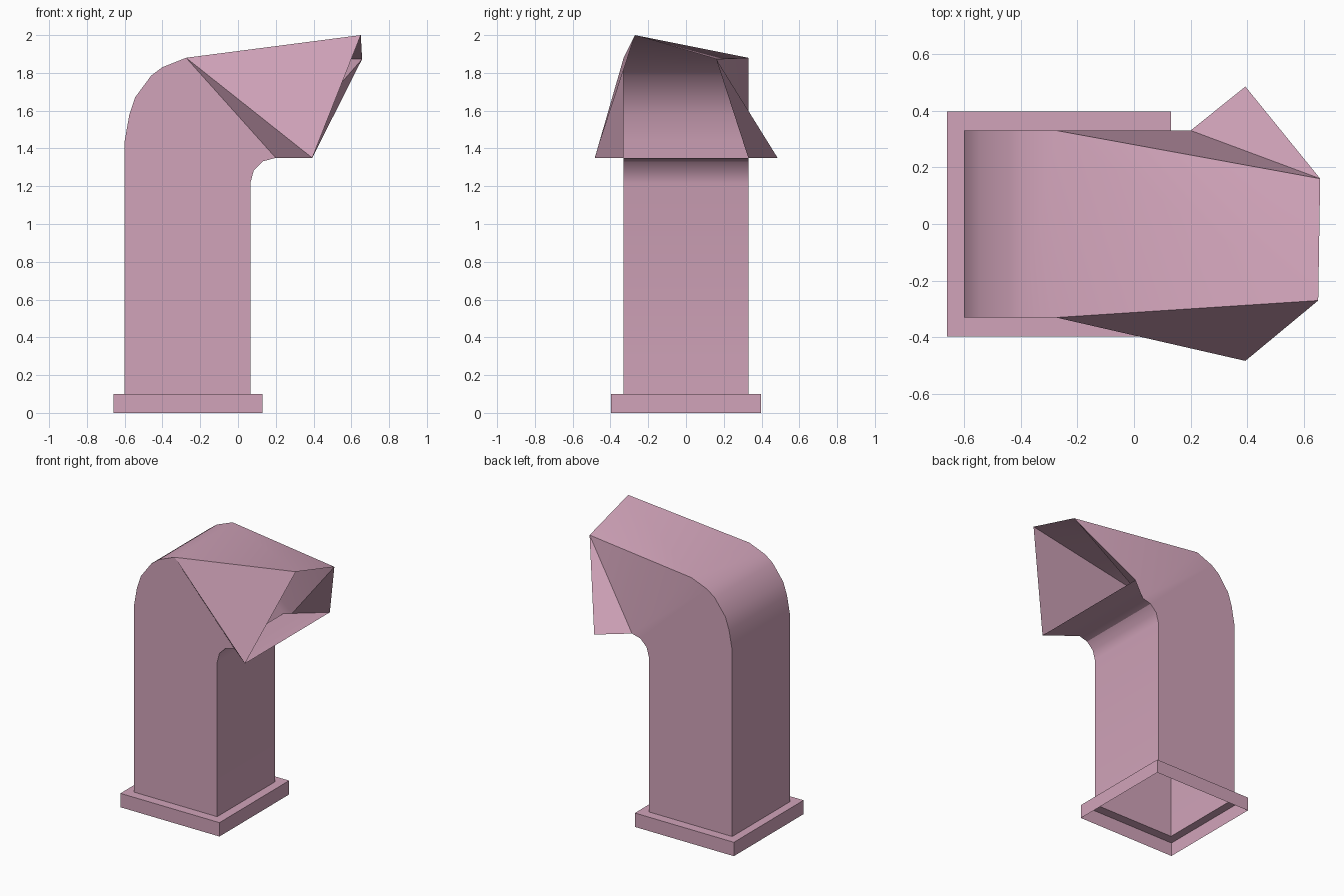
import bpy, bmesh
from math import cos, sin, radians

if "Cube" in bpy.data.objects:
    bpy.data.objects.remove(bpy.data.objects["Cube"])

pink = bpy.data.materials.new("pink_paint")
pink.diffuse_color = (0.64, 0.37, 0.49, 1)
pink.use_nodes = True
pink.node_tree.nodes["Principled BSDF"].inputs["Base Color"].default_value = pink.diffuse_color


def finish(bm, name, angle=30):
    bmesh.ops.recalc_face_normals(bm, faces=bm.faces)
    me = bpy.data.meshes.new(name)
    bm.to_mesh(me)
    bm.free()
    ob = bpy.data.objects.new(name, me)
    me.materials.append(pink)
    bpy.context.collection.objects.link(ob)
    bpy.ops.object.select_all(action='DESELECT')
    ob.select_set(True)
    bpy.context.view_layer.objects.active = ob
    bpy.ops.object.shade_smooth_by_angle(angle=radians(angle))
    return ob


# Side profile of the duct: back/outer bend and front/inner bend (x, z)
W = 0.33
outer = [(-0.6, 0.1), (-0.6, 1.44), (-0.575, 1.58), (-0.545, 1.67),
         (-0.46, 1.785), (-0.4, 1.83), (-0.275, 1.88)]
inner = [(0.065, 0.1)] + [(0.2 - 0.135 * cos(radians(a)), 1.215 + 0.135 * sin(radians(a)))
                          for a in (0, 30, 60, 90)]

# Duct: thin open sheet, two flat sides joined by the bent strips
bm = bmesh.new()
rows = {}
for s in (-1, 1):
    o = [bm.verts.new((x, s * W, z)) for x, z in outer]
    i = [bm.verts.new((x, s * W, z)) for x, z in inner]
    rows[s] = (o, i)
    bm.faces.new(o[:-1] + i[-2::-1])
    bm.faces.new((o[-2], o[-1], i[-1], i[-2]))
for k in (0, 1):
    l, r = rows[-1][k], rows[1][k]
    for n in range(len(l) - 1):
        bm.faces.new((l[n], l[n + 1], r[n + 1], r[n]))

# Flared, bent mouth at the open end of the duct
A, G0 = rows[-1][0][-1], rows[-1][1][-1]
B, G1 = rows[1][0][-1], rows[1][1][-1]
D = bm.verts.new((0.65, -0.27, 2.0))
C = bm.verts.new((0.657, 0.16, 1.873))
E = bm.verts.new((0.393, -0.483, 1.35))
F = bm.verts.new((0.393, 0.485, 1.35))
for f in ((A, B, D), (B, C, D),          # roof
          (A, D, E), (A, E, G0),         # front cheek
          (B, G1, C), (G1, F, C),        # back cheek
          (G0, E, F, G1)):               # floor
    bm.faces.new(f)
finish(bm, "bent_duct")

# Base flange: outer skirt and top ring, open underneath
bm = bmesh.new()


def ring(x0, x1, w, z):
    return [bm.verts.new(p) for p in ((x0, -w, z), (x1, -w, z), (x1, w, z), (x0, w, z))]


loops = [ring(-0.66, 0.13, 0.397, 0), ring(-0.66, 0.13, 0.397, 0.1), ring(-0.6, 0.065, W, 0.1)]
for a, b in zip(loops, loops[1:]):
    for n in range(4):
        m = (n + 1) % 4
        bm.faces.new((a[n], a[m], b[m], b[n]))
finish(bm, "base_flange")
